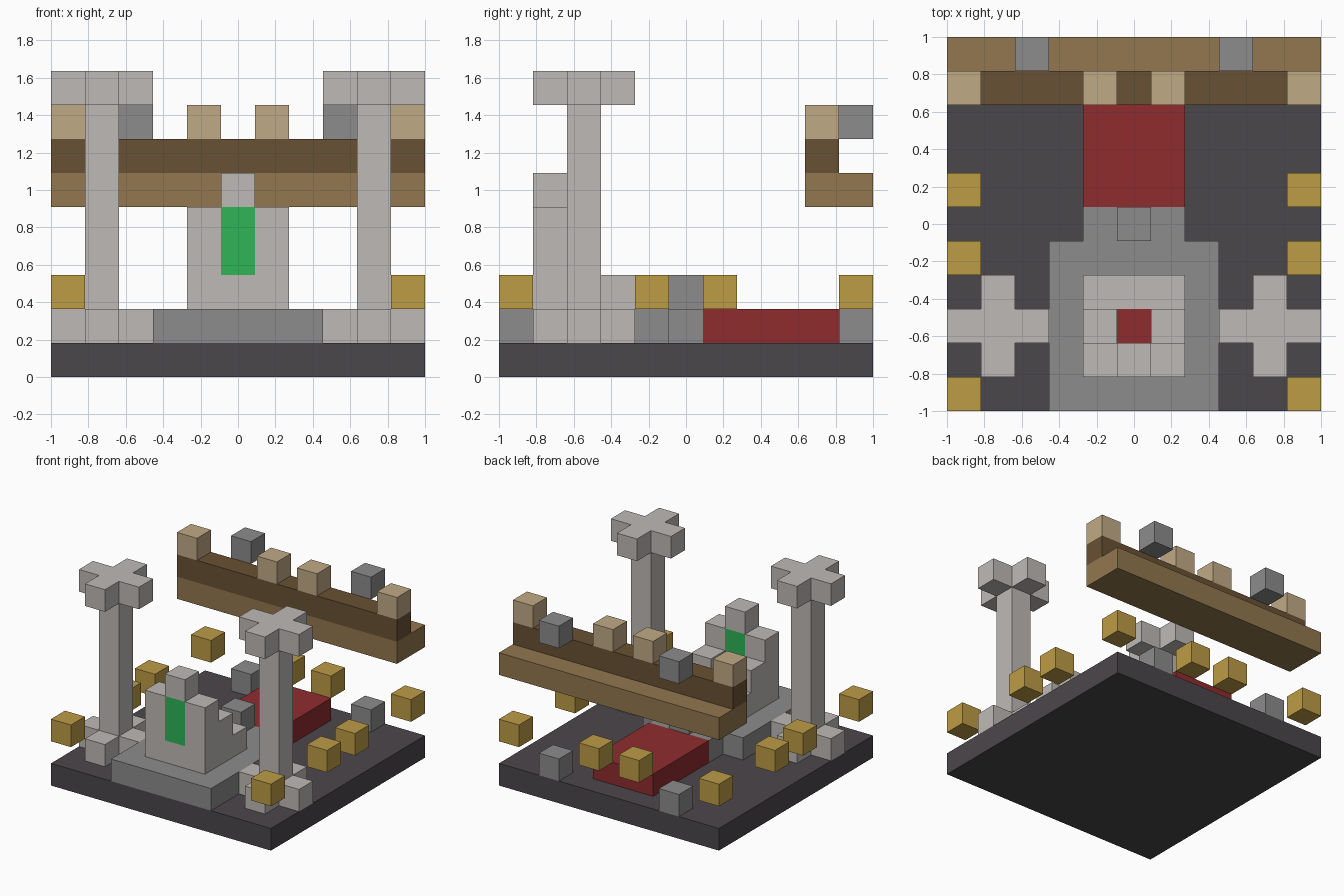
import bpy
import bmesh

GRID = 11            # the model sits on a grid of cubes, 11 wide and deep
U = 2 / GRID         # size of one cube

cube = bpy.data.objects.get("Cube")
if cube:
    bpy.data.objects.remove(cube, do_unlink=True)


def linear(c):
    c /= 255
    return c / 12.92 if c <= 0.04045 else ((c + 0.055) / 1.055) ** 2.4


def material(name, r, g, b):
    m = bpy.data.materials.new(name)
    m.use_nodes = True
    col = (linear(r), linear(g), linear(b), 1)
    m.diffuse_color = col
    m.node_tree.nodes["Principled BSDF"].inputs["Base Color"].default_value = col
    return m


CHARCOAL = material("charcoal", 75, 71, 75)
GREY = material("stone grey", 140, 140, 140)
PALE = material("pale stone", 191, 186, 182)
RED = material("carpet red", 144, 44, 46)
GOLD = material("gold", 190, 156, 70)
BROWN = material("mid brown", 146, 119, 78)
DARK = material("dark brown", 105, 81, 51)
TAN = material("tan", 192, 170, 134)
GREEN = material("banner green", 46, 181, 86)


def prism(name, outline, z, height, mat):
    """Extrude an outline given in grid cells upwards from layer z."""
    bm = bmesh.new()
    verts = [bm.verts.new((x * U - 1, y * U - 1, z * U)) for x, y in outline]
    face = bm.faces.new(verts)
    up = bmesh.ops.extrude_face_region(bm, geom=[face])["geom"]
    bmesh.ops.translate(bm, vec=(0, 0, height * U),
                        verts=[v for v in up if isinstance(v, bmesh.types.BMVert)])
    bmesh.ops.recalc_face_normals(bm, faces=bm.faces)
    mesh = bpy.data.meshes.new(name)
    bm.to_mesh(mesh)
    bm.free()
    mesh.materials.append(mat)
    obj = bpy.data.objects.new(name, mesh)
    bpy.context.collection.objects.link(obj)
    return obj


def block(name, mat, x, y, z, w=1, d=1, h=1):
    outline = [(x, y), (x + w, y), (x + w, y + d), (x, y + d)]
    return prism(name, outline, z, h, mat)


def cross(name, mat, x, y, z):
    """Plus-shaped slab around the cell x, y."""
    quarter = [(1.5, -0.5), (1.5, 0.5), (0.5, 0.5)]
    outline = []
    for _ in range(4):
        outline += quarter
        quarter = [(-b, a) for a, b in quarter]
    return prism(name, [(x + 0.5 + a, y + 0.5 + b) for a, b in outline], z, 1, mat)


def pair(name, mat, x, y, z, **size):
    """One block on each side; x is for the right side."""
    w = size.get("w", 1)
    block("right_" + name, mat, x, y, z, **size)
    block("left_" + name, mat, GRID - x - w, y, z, **size)


# Floor, dais and carpet
block("floor", CHARCOAL, 0, 0, 0, w=GRID, d=GRID)
block("dais", GREY, 3, 0, 1, w=5, d=5)
block("dais_step", GREY, 4, 5, 1, w=3)
block("step_block", GREY, 5, 5, 2)
block("carpet", RED, 4, 6, 1, w=3, d=4)

# Throne
pair("throne_back", PALE, 4, 1, 2, h=3)
block("throne_back_base", PALE, 5, 1, 2)
block("throne_banner", GREEN, 5, 1, 3, h=2)
block("throne_crest", PALE, 5, 1, 5)
pair("throne_arm", PALE, 4, 2, 2, h=2)
block("throne_cushion", RED, 5, 2, 2)
block("throne_seat_edge", PALE, 4, 3, 2, w=3)

# Pillars with cross-shaped foot and head
for side, x in (("right", 1), ("left", 9)):
    cross(side + "_pillar_foot", PALE, x, 2, 1)
    block(side + "_pillar_shaft", PALE, x, 2, 2, h=6)
    cross(side + "_pillar_head", PALE, x, 2, 8)

# Raised beam with battlements
block("beam", BROWN, 0, 9, 5, w=GRID, d=2)
block("beam_wall", DARK, 0, 9, 6, w=GRID)
for x in (0, 4):
    pair("battlement", TAN, x, 9, 7)
pair("beam_stone", GREY, 2, 10, 7)

# Floating gold lamps and the rear stones
for y in (0, 4, 6, 10):
    pair("lamp", GOLD, 0, y, 2)
pair("rear_lamp", GOLD, 4, 10, 2)
pair("rear_stone", GREY, 2, 10, 1)
